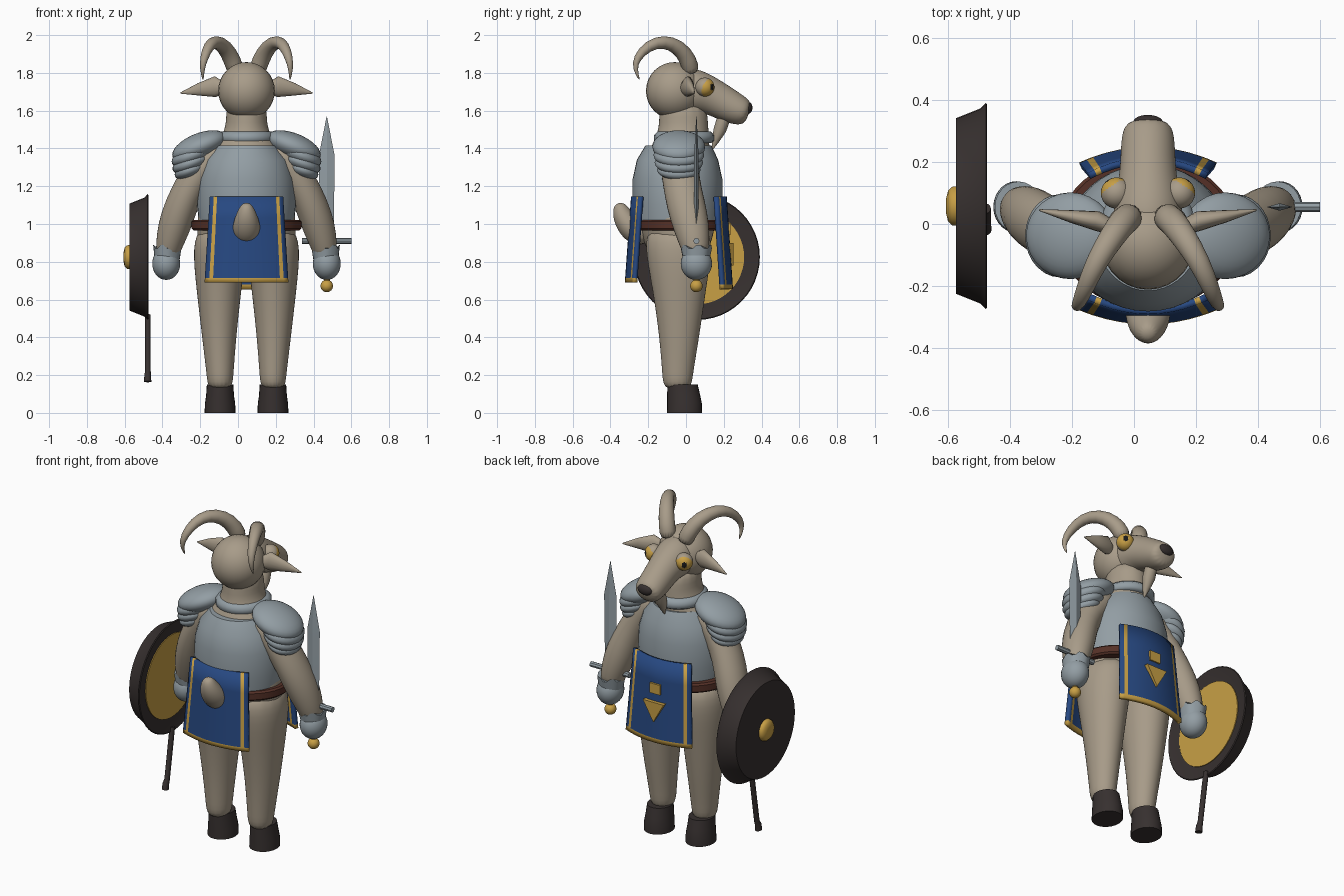
import bpy, bmesh, math
from mathutils import Vector, Matrix

if "Cube" in bpy.data.objects:
    bpy.data.objects.remove(bpy.data.objects["Cube"], do_unlink=True)

CX = 0.045  # body centre line


def material(name, r, g, b):
    m = bpy.data.materials.new(name)
    m.use_nodes = True
    m.diffuse_color = (r, g, b, 1)
    m.node_tree.nodes["Principled BSDF"].inputs["Base Color"].default_value = (r, g, b, 1)
    return m


FUR = material("fur", 0.39, 0.33, 0.25)
STEEL = material("steel", 0.29, 0.34, 0.37)
BLUE = material("blue cloth", 0.02, 0.065, 0.22)
GOLD = material("gold", 0.58, 0.35, 0.06)
DARK = material("dark leather", 0.038, 0.03, 0.029)
BROWN = material("brown belt", 0.09, 0.03, 0.02)
BLACK = material("pupil black", 0.01, 0.01, 0.01)


def finish(name, bm, *mats, subsurf=0, angle=40):
    bmesh.ops.recalc_face_normals(bm, faces=bm.faces)
    me = bpy.data.meshes.new(name)
    bm.to_mesh(me)
    bm.free()
    ob = bpy.data.objects.new(name, me)
    bpy.context.collection.objects.link(ob)
    for m in mats:
        me.materials.append(m)
    if subsurf:
        mod = ob.modifiers.new("smooth", "SUBSURF")
        mod.levels = mod.render_levels = subsurf
    bpy.ops.object.select_all(action="DESELECT")
    ob.select_set(True)
    bpy.context.view_layer.objects.active = ob
    if subsurf:
        bpy.ops.object.shade_smooth()
    else:
        bpy.ops.object.shade_smooth_by_angle(angle=math.radians(angle))
    return ob


def loft(name, stations, mat, axis=None, ref="X", seg=16, subsurf=0, angle=40):
    """Skin elliptical rings (x, y, z, ra, rb); ra runs along ref."""
    vec = {"X": Vector((1, 0, 0)), "Y": Vector((0, 1, 0)), "Z": Vector((0, 0, 1))}
    pts = [Vector(s[:3]) for s in stations]
    bm = bmesh.new()
    rings = []
    for i, s in enumerate(stations):
        t = vec[axis] if axis else (pts[min(i + 1, len(pts) - 1)] - pts[max(i - 1, 0)]).normalized()
        u = (vec[ref] - t * t.dot(vec[ref])).normalized()
        w = t.cross(u)
        angles = [2 * math.pi * k / seg for k in range(seg)]
        rings.append([bm.verts.new(pts[i] + u * s[3] * math.cos(a) + w * s[-1] * math.sin(a)) for a in angles])
    for lo, hi in zip(rings, rings[1:]):
        for k in range(seg):
            n = (k + 1) % seg
            bm.faces.new((lo[k], lo[n], hi[n], hi[k]))
    bm.faces.new(rings[0][::-1])
    bm.faces.new(rings[-1])
    return finish(name, bm, mat, subsurf=subsurf, angle=angle)


def ball(name, loc, size, mat, tilt=0.0):
    bm = bmesh.new()
    bmesh.ops.create_uvsphere(bm, u_segments=28, v_segments=16, radius=1)
    bm.transform(Matrix.Translation(loc) @ Matrix.Rotation(tilt, 4, "Y") @ Matrix.Diagonal((*size, 1)))
    return finish(name, bm, mat, angle=80)


def box(name, loc, size, mat):
    bm = bmesh.new()
    bmesh.ops.create_cube(bm, size=1)
    bm.transform(Matrix.Translation(loc) @ Matrix.Diagonal((*size, 1)))
    return finish(name, bm, mat)


# Torso, neck and head
loft("torso", [(CX, -.045, .82, .2, .15), (CX, -.045, .92, .275, .19), (CX, -.045, 1.02, .265, .21),
               (CX, -.045, 1.22, .24, .2), (CX, -.04, 1.37, .21, .17), (CX, -.02, 1.45, .14, .145),
               (CX, -.01, 1.53, .105, .13), (CX, -.02, 1.66, .115, .13)], FUR, axis="Z", subsurf=2)
ball("skull", (CX, -.06, 1.705), (.15, .152, .152), FUR)
loft("muzzle", [(CX, -.04, 1.7, .1, .12), (CX, .04, 1.71, .12, .125), (CX, .13, 1.68, .097, .1),
                (CX, .21, 1.635, .09, .092), (CX, .285, 1.598, .088, .082), (CX, .335, 1.585, .07, .06)],
     FUR, subsurf=2)
ball("nose", (CX, .328, 1.615), (.048, .024, .032), DARK, 0)
loft("goatee", [(CX, .2, 1.56, .035, .035), (CX, .18, 1.5, .036, .034),
                (CX, .155, 1.44, .02, .02), (CX, .14, 1.395, .003, .003)], FUR, seg=12)

# Armour on the torso
loft("breastplate", [(CX, -.045, .99, .25, .228), (CX, -.045, 1.1, .262, .237), (CX, -.045, 1.24, .255, .237),
                     (CX, -.045, 1.34, .225, .215), (CX, -.04, 1.415, .165, .175)], STEEL, axis="Z", seg=40)
loft("collar", [(CX, -.01, 1.43, .135, .145), (CX, -.01, 1.44, .152, .16), (CX, -.01, 1.47, .152, .16),
                (CX, -.01, 1.49, .13, .14)], STEEL, axis="Z", seg=32, angle=60)
loft("belt", [(CX, -.03, .965, .28, .235), (CX, -.03, .975, .29, .245), (CX, -.03, 1.012, .29, .245),
              (CX, -.03, 1.022, .28, .235)], BROWN, axis="Z", seg=40)
loft("tail", [(CX, -.19, .93, .05, .05), (CX, -.27, .955, .08, .075), (CX, -.325, 1.02, .068, .062),
              (CX, -.348, 1.075, .045, .045), (CX, -.355, 1.112, .022, .022)], FUR, subsurf=2)


def eye(label, s):
    """Ball with a fur lid, a gold iris area and a dark pupil facing outward."""
    bm = bmesh.new()
    bmesh.ops.create_uvsphere(bm, u_segments=32, v_segments=24, radius=.05)
    bm.transform(Matrix.Rotation(math.pi / 2, 4, "X"))
    look = Vector((s * .5, .75, -.3)).normalized()
    pupil = Vector((s * .6, .8, 0)).normalized()
    for f in bm.faces:
        d = f.calc_center_median().normalized()
        f.material_index = 2 if d.dot(pupil) > .95 else 1 if d.dot(look) > .3 else 0
    bm.transform(Matrix.Translation((CX + s * .102, .1, 1.725)))
    finish(label + "_eye", bm, FUR, GOLD, BLACK, angle=80)


# Paired parts
for label, s in (("left", 1), ("right", -1)):
    def side(rows):
        return [(CX + s * r[0], *r[1:]) for r in rows]

    eye(label, s)
    loft(label + "_horn", side([(.05, .03, 1.79, .048, .048), (.075, .015, 1.87, .047, .047),
                                (.115, -.04, 1.94, .043, .043), (.165, -.12, 1.97, .036, .036),
                                (.2, -.2, 1.945, .03, .03), (.225, -.262, 1.88, .022, .022),
                                (.235, -.272, 1.82, .013, .013), (.23, -.245, 1.76, .003, .003)]),
         FUR, subsurf=1)
    loft(label + "_ear", side([(.12, -.01, 1.72, .03, .025), (.165, .01, 1.727, .055, .032),
                               (.25, .025, 1.713, .034, .02), (.35, .045, 1.693, .003, .003)]),
         FUR, ref="Z", angle=60)
    loft(label + "_arm", side([(.1, -.04, 1.39, .09, .1), (.2, -.04, 1.35, .1, .105), (.29, -.025, 1.22, .085, .1),
                               (.345, .0, 1.1, .09, .105), (.385, .03, .98, .09, .098),
                               (.415, .05, .87, .068, .075), (.42, .055, .82, .06, .06)]), FUR, subsurf=1)
    cuff = loft(label + "_cuff", side([(.42, .055, .81, .066, .07), (.418, .055, .87, .076, .082)]),
                STEEL, axis="Z", seg=24)
    for i, v in enumerate(cuff.data.vertices):
        if i >= 24 and i % 4 < 2:  # scalloped upper edge
            v.co.z += .018
    ball(label + "_hand", (CX + s * .425, .055, .79), (.074, .083, .086), STEEL)
    for i, (dx, z, size) in enumerate([(.25, 1.41, (.152, .14, .07)), (.285, 1.365, (.118, .134, .055)),
                                       (.29, 1.325, (.108, .128, .05)), (.295, 1.287, (.09, .115, .045))]):
        ball(f"{label}_pauldron_{i + 1}", (CX + s * dx, -.038, z), size, STEEL, s * math.radians(22))
    loft(label + "_leg", side([(.12, -.04, 1.0, .13, .16), (.143, -.04, .88, .148, .185),
                               (.146, -.035, .66, .122, .145), (.145, -.035, .4, .092, .107),
                               (.14, -.045, .2, .072, .082), (.14, -.045, .12, .066, .075)]),
         FUR, axis="Z", subsurf=2)
    loft(label + "_boot", side([(.14, -.008, 0, .082, .093), (.14, -.008, .05, .08, .092),
                                (.14, -.012, .09, .074, .088), (.14, -.018, .15, .07, .08)]),
         DARK, axis="Z", seg=24)


def panel(name, sign, mid, edge, lean, bottom):
    """Curved cloth panel with gold stripes near its sides and a gold hem."""
    half = [0, .2, .4, .6, .8, .89, 1]
    us = [-u for u in half[:0:-1]] + half
    vs = [0, .25, .5, .75, .95, 1]
    top = 1.145
    bm = bmesh.new()
    grid = [[bm.verts.new((CX + u * (.19 + .028 * v),
                           sign * (mid - (mid - edge) * u * u + lean * v),
                           top + (bottom - top) * v)) for u in us] for v in vs]
    for j in range(len(vs) - 1):
        for i in range(len(us) - 1):
            f = bm.faces.new((grid[j][i], grid[j][i + 1], grid[j + 1][i + 1], grid[j + 1][i]))
            u = abs(us[i] + us[i + 1]) / 2
            f.material_index = 1 if .8 < u < .89 or vs[j] > .9 else 0
    ob = finish(name, bm, BLUE, GOLD)
    mod = ob.modifiers.new("thickness", "SOLIDIFY")
    mod.thickness = .022
    mod.offset = 0


panel("front_panel", 1, .205, .155, .033, .655)
panel("back_panel", -1, .28, .235, .033, .69)

# Emblem on the front panel
box("emblem_square", (CX, .222, .975), (.07, .03, .06), GOLD)
bm = bmesh.new()
bmesh.ops.create_cone(bm, cap_ends=True, segments=3, radius1=.08, radius2=.08, depth=.04)
bm.transform(Matrix.Translation((CX, .232, .86)) @ Matrix.Rotation(math.pi / 2, 4, "X")
             @ Matrix.Rotation(math.pi, 4, "Z"))
finish("emblem_triangle", bm, GOLD)

# Shield with boss, inner disc and hanging staff
SY, SZ = .058, .825


def disc(name, rows, mat, angle=30):
    loft(name, [(x, SY, SZ, r, r) for x, r in rows], mat, axis="X", ref="Y", seg=48, angle=angle)


disc("shield", [(-.575, .283), (-.495, .315), (-.478, .333), (-.474, .328), (-.49, .255)], DARK)
disc("shield_inner_disc", [(-.495, .25), (-.485, .25)], GOLD)
disc("shield_boss", [(-.57, .064), (-.588, .062), (-.6, .05), (-.606, .025)], GOLD, 60)
loft("staff", [(-.478, -.015, .165, .019, .022), (-.478, -.01, .2, .018, .02),
               (-.477, .0, .22, .015, .016), (-.477, .05, .52, .015, .016)], DARK, seg=12)

# Sword
SX, WY = .47, .055
loft("sword_blade", [(SX, WY, .9, .036, .012), (SX, WY, 1.36, .042, .012), (SX, WY, 1.57, .001, .001)],
     STEEL, axis="Z", seg=4, angle=10)
loft("sword_guard", [(.34, WY, .91, .016, .016), (.6, WY, .91, .016, .016)], STEEL, ref="Z", seg=8)
loft("sword_grip", [(SX, WY, .67, .016, .016), (SX, WY, .91, .016, .016)], GOLD, seg=12)
ball("sword_pommel", (SX, WY, .672), (.033, .033, .033), GOLD)
